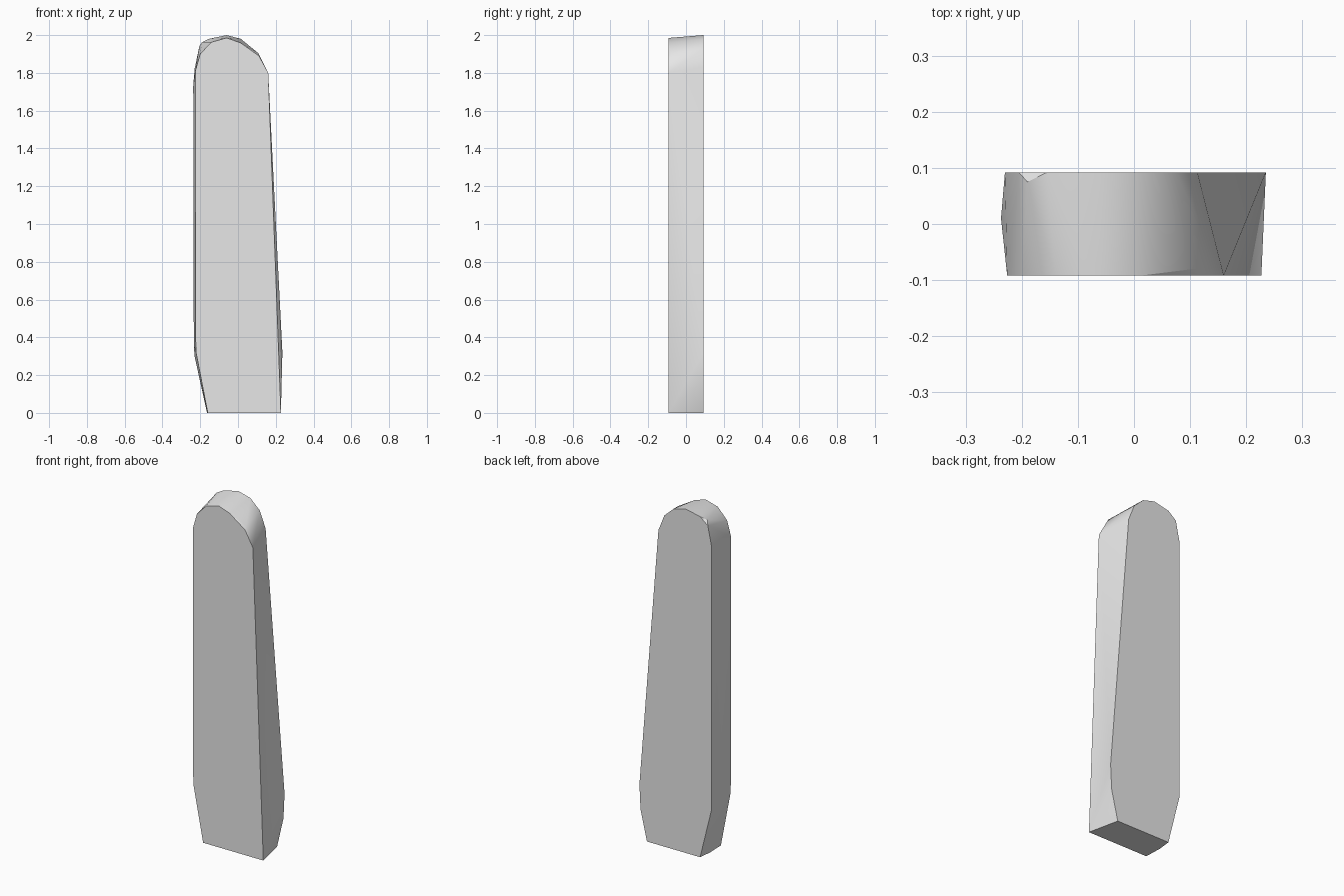
import bpy
import bmesh
import math

default_cube = bpy.data.objects.get("Cube")
if default_cube:
    bpy.data.objects.remove(default_cube, do_unlink=True)

HALF_DEPTH = 0.092

# Outlines (x, z) of the front and back faces
front = [(-.16, 0), (.227, 0), (.16, 1.8), (.11, 1.89), (.012, 1.96),
         (-.06, 1.985), (-.14, 1.963), (-.2, 1.9), (-.226, 1.81),
         (-.225, .42), (-.222, .32)]
back = [(-.155, 0), (.187, 0), (.228, .175), (.235, .32), (.113, 1.83),
        (.075, 1.925), (.015, 1.98), (-.06, 2), (-.155, 1.98),
        (-.205, 1.94), (-.23, 1.82), (-.23, .3)]
# Slight bulge on one side, and worn corners at the rounded top
bulge = [(-.164, .01, 0), (-.234, .01, .36), (-.237, .01, 1.73)]
worn_corners = [(.107, -.08, 1.905), (-.19, .075, 1.963)]

points = [(x, -HALF_DEPTH, z) for x, z in front]
points += [(x, HALF_DEPTH, z) for x, z in back]
points += bulge + worn_corners

# Wrap the outlines in one convex body
bm = bmesh.new()
for p in points:
    bm.verts.new(p)
hull = bmesh.ops.convex_hull(bm, input=bm.verts[:])
spare = {v for v in hull["geom_interior"] + hull["geom_unused"]
         if isinstance(v, bmesh.types.BMVert) and not v.link_faces}
bmesh.ops.delete(bm, geom=list(spare), context="VERTS")
bmesh.ops.dissolve_limit(bm, angle_limit=math.radians(0.5),
                         verts=bm.verts[:], edges=bm.edges[:])
bmesh.ops.recalc_face_normals(bm, faces=bm.faces[:])

mesh = bpy.data.meshes.new("slab")
bm.to_mesh(mesh)
bm.free()
slab = bpy.data.objects.new("slab", mesh)
bpy.context.collection.objects.link(slab)

# Plain grey material
grey = bpy.data.materials.new("light_grey")
grey.use_nodes = True
colour = (0.8, 0.8, 0.8, 1)
grey.diffuse_color = colour
grey.node_tree.nodes["Principled BSDF"].inputs["Base Color"].default_value = colour
mesh.materials.append(grey)

# Smooth rim with crisp face borders
bpy.ops.object.select_all(action="DESELECT")
slab.select_set(True)
bpy.context.view_layer.objects.active = slab
bpy.ops.object.shade_smooth_by_angle(angle=math.radians(30))
